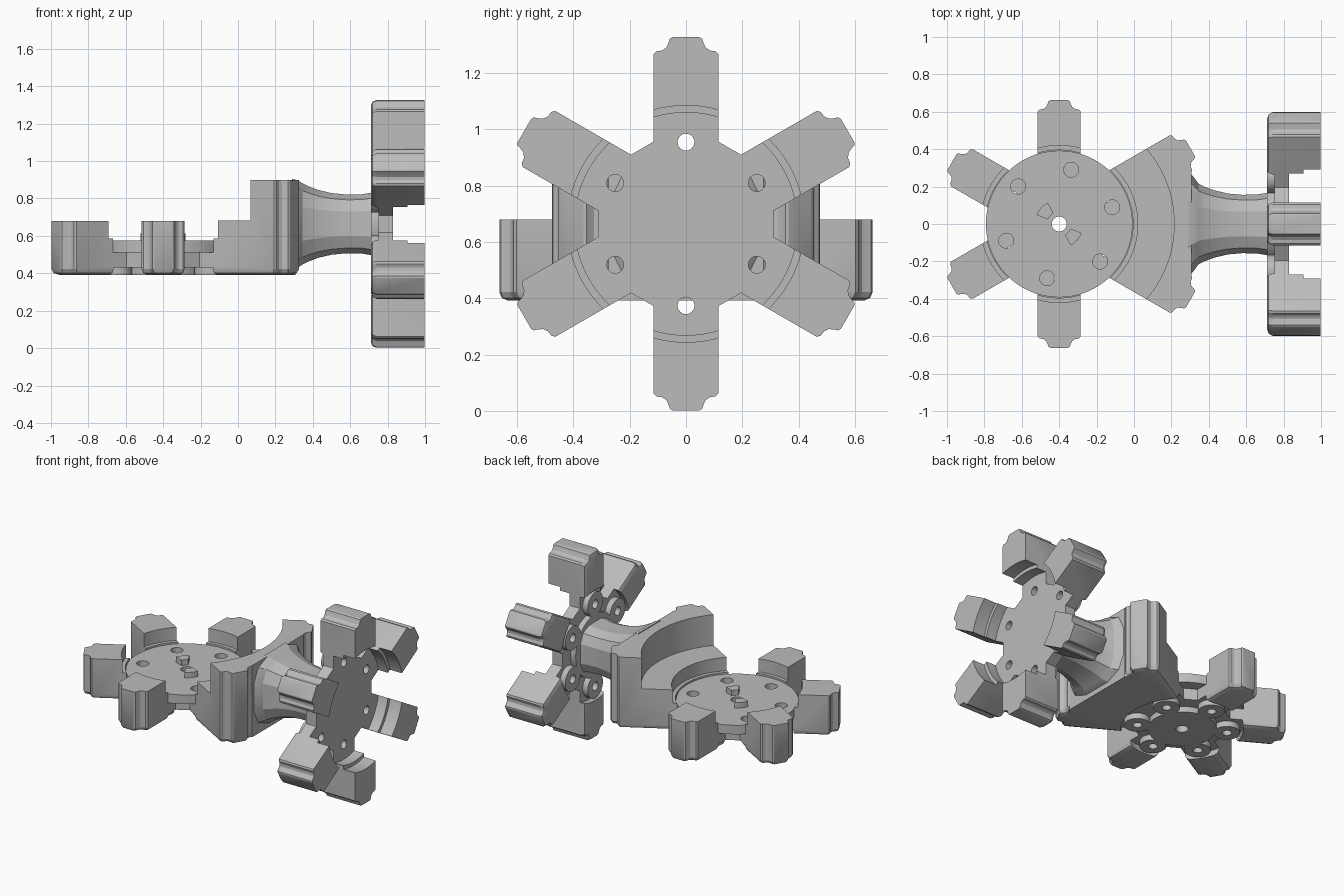
import bpy
import bmesh
from math import sin, cos, pi, radians
from mathutils import Matrix, Vector

if "Cube" in bpy.data.objects:
    bpy.data.objects.remove(bpy.data.objects["Cube"])

gray = bpy.data.materials.new("plain_gray")
gray.use_nodes = True
gray.diffuse_color = (0.5, 0.5, 0.5, 1)
gray.node_tree.nodes["Principled BSDF"].inputs["Base Color"].default_value = (0.5, 0.5, 0.5, 1)


def loft(name, rings):
    """Skin a stack of equal rings and cap both ends."""
    bm = bmesh.new()
    rows = [[bm.verts.new(p) for p in ring] for ring in rings]
    n = len(rows[0])
    for a, b in zip(rows, rows[1:]):
        for i in range(n):
            j = (i + 1) % n
            bm.faces.new((a[i], a[j], b[j], b[i]))
    bm.faces.new(rows[0][::-1])
    bm.faces.new(rows[-1])
    bmesh.ops.recalc_face_normals(bm, faces=bm.faces)
    mesh = bpy.data.meshes.new(name)
    bm.to_mesh(mesh)
    bm.free()
    mesh.materials.append(gray)
    obj = bpy.data.objects.new(name, mesh)
    bpy.context.collection.objects.link(obj)
    return obj


def prism(name, outline, z0, z1):
    return loft(name, [[(x, y, z) for x, y in outline] for z in (z0, z1)])


def cylinder(name, r, z0, z1, centre=(0, 0), sides=64, turn=0.0):
    outline = [(centre[0] + r * cos(turn + 2 * pi * i / sides),
                centre[1] + r * sin(turn + 2 * pi * i / sides)) for i in range(sides)]
    return prism(name, outline, z0, z1)


def polar(r, degrees):
    return r * cos(radians(degrees)), r * sin(radians(degrees))


def combine(obj, operation, tools):
    """Apply booleans one after another and drop the tools."""
    bpy.context.view_layer.objects.active = obj
    for tool in tools:
        mod = obj.modifiers.new("combine", 'BOOLEAN')
        mod.operation = operation
        mod.solver = 'EXACT'
        mod.object = tool
        bpy.ops.object.modifier_apply(modifier=mod.name)
        bpy.data.objects.remove(tool)


def finish(obj, matrix=Matrix(), angle=25):
    obj.data.transform(matrix)
    bpy.ops.object.select_all(action='DESELECT')
    obj.select_set(True)
    bpy.context.view_layer.objects.active = obj
    bpy.ops.object.shade_smooth_by_angle(angle=radians(angle))


def arm(degrees, length, height):
    """Radial block with a stepped tip and a rounded bottom rim."""
    rings = []
    for inset, z in ((0.03, 0), (0.009, 0.009), (0, 0.03), (0, height)):
        l, w = length - inset, 0.115 - inset
        half = [(0.2, w), (l - 0.06, w), (l - 0.05, w - 0.01), (l - 0.047, w - 0.03),
                (l - 0.037, w - 0.045), (l - 0.02, w - 0.053), (l - 0.005, w - 0.058),
                (l, w - 0.068)]
        outline = half + [(x, -y) for x, y in reversed(half)]
        rings.append([(x, y, z) for x, y in outline])
    obj = loft("arm", rings)
    obj.data.transform(Matrix.Rotation(radians(degrees), 4, 'Z'))
    return obj


ANGLES = range(30, 390, 60)
ARM_LENGTH, ARM_HEIGHT = 0.662, 0.288
WALL_LENGTH, WALL_HEIGHT = 0.81, 0.507


def hub(name, with_wall):
    # Hexagonal plate with six arms; the wall replaces two of them
    body = cylinder(name, 0.358, 0.02, 0.16, sides=6, turn=radians(30))
    parts = []
    for a in ANGLES:
        tall = with_wall and a in (30, 330)
        parts.append(arm(a, WALL_LENGTH if tall else ARM_LENGTH,
                         WALL_HEIGHT if tall else ARM_HEIGHT))
    if with_wall:
        side = [(0.25, 0.13), (0.66, 0.34), (0.708, 0.275)]
        outline = side + [(x, -y) for x, y in reversed(side)]
        parts.append(prism("wall_infill", outline, 0, WALL_HEIGHT))
    combine(body, 'UNION', parts)

    # Stepped seat on top and shallow recess underneath
    cuts = [cylinder("seat_cut", 0.395, 0.12, 0.7, sides=96),
            cylinder("ledge_cut", 0.42, 0.195, 0.7, sides=96),
            cylinder("recess_cut", 0.39, -0.1, 0.04, sides=96)]
    if with_wall:
        cuts.append(cylinder("wall_cut", 0.615, ARM_HEIGHT + 0.001, 0.7, sides=96))
    combine(body, 'DIFFERENCE', cuts)

    # Round bosses underneath, then the screw holes
    bosses = [cylinder("boss_centre", 0.22, 0, 0.06, sides=48)]
    bosses += [cylinder("boss", 0.085, 0, 0.06, polar(0.29, a), 32) for a in ANGLES]
    combine(body, 'UNION', bosses)
    holes = [cylinder("hole", 0.03, -0.1, 0.3, polar(0.29, a), 24) for a in ANGLES]
    if with_wall:
        holes.append(cylinder("hole", 0.04, -0.1, 0.3, sides=24))
    combine(body, 'DIFFERENCE', holes)
    return body


# Flat hub lying on its back, and the upright hub facing +x
flat_place = Matrix.Translation((-0.4, 0, 0.392))
finish(hub("flat_hub", True), flat_place)
upright_place = Matrix(((0, 0, 1, 0.71), (1, 0, 0, 0), (0, 1, 0, 0.664), (0, 0, 0, 1)))
finish(hub("upright_hub", False), upright_place)

# Drilled disc seated in the flat hub
disc = cylinder("seated_disc", 0.392, 0.12, 0.184, sides=96)
drills = [cylinder("hole", 0.04, 0, 0.4, polar(0.297, 17.5 + 60 * i), 24) for i in range(6)]
combine(disc, 'DIFFERENCE', drills + [cylinder("hole", 0.04, 0, 0.4, sides=24)])
finish(disc, flat_place)

# Two curved lugs beside the centre hole
for i, start in enumerate((118, 298)):
    sweep = [start + 10 * k for k in range(5)]
    outline = [polar(0.13, a) for a in sweep] + [polar(0.065, a) for a in reversed(sweep)]
    finish(prism("disc_lug_%d" % (i + 1), outline, 0.17, 0.222), flat_place)

# Flared, faceted neck joining the two hubs
quarter = [(1, 0.42), (0.82, 0.82), (0.42, 1)]
section = (quarter + [(-y, z) for y, z in reversed(quarter)]
           + [(-y, -z) for y, z in quarter] + [(y, -z) for y, z in reversed(quarter)])
stations = [(0.29, 0.28, 0.24), (0.32, 0.25, 0.233), (0.345, 0.215, 0.217), (0.38, 0.198, 0.2),
            (0.43, 0.18, 0.181), (0.5, 0.163, 0.165), (0.58, 0.156, 0.157),
            (0.66, 0.158, 0.158), (0.72, 0.168, 0.168)]
neck = loft("neck", [[(x, y * wy, 0.664 + z * wz) for y, z in section] for x, wy, wz in stations])
finish(neck, angle=20)
